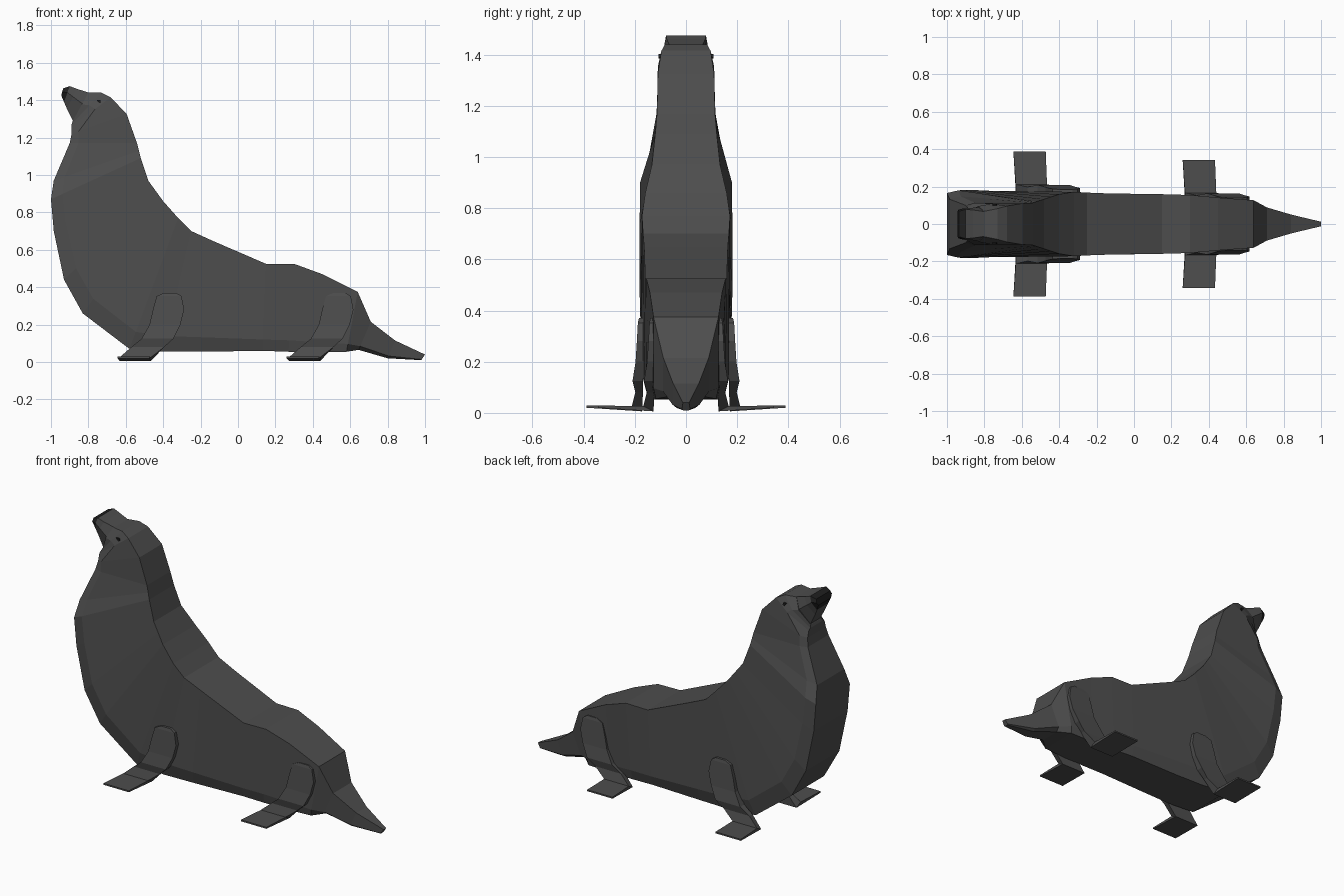
import bpy, bmesh

if "Cube" in bpy.data.objects:
    bpy.data.objects.remove(bpy.data.objects["Cube"])


def material(name, v):
    m = bpy.data.materials.new(name)
    m.diffuse_color = (v, v, v, 1)
    m.use_nodes = True
    m.node_tree.nodes["Principled BSDF"].inputs["Base Color"].default_value = m.diffuse_color
    return m


GREY = material("dark grey fur", 0.075)
BLACK = material("black", 0.014)


def loft(name, rings, mat):
    """Skin a list of equal-length point rings and cap both ends."""
    bm = bmesh.new()
    loops = [[bm.verts.new(p) for p in r] for r in rings]
    n = len(loops[0])
    for a, b in zip(loops, loops[1:]):
        for i in range(n):
            j = (i + 1) % n
            bm.faces.new((a[i], a[j], b[j], b[i]))
    bm.faces.new(loops[0])
    bm.faces.new(loops[-1][::-1])
    bmesh.ops.recalc_face_normals(bm, faces=bm.faces)
    me = bpy.data.meshes.new(name)
    bm.to_mesh(me)
    bm.free()
    me.materials.append(mat)
    ob = bpy.data.objects.new(name, me)
    bpy.context.collection.objects.link(ob)
    return ob


def section(top, low, wt, wm, wb, k):
    """Six-sided slice from back edge to belly edge, widest at fraction k."""
    (tx, tz), (bx, bz) = top, low
    mx, mz = tx + (bx - tx) * k, tz + (bz - tz) * k
    return [(tx, -wt, tz), (mx, -wm, mz), (bx, -wb, bz),
            (bx, wb, bz), (mx, wm, mz), (tx, wt, tz)]


def blend(keys, i):
    """Straight-line value between (slice, value) keys."""
    for (a, va), (b, vb) in zip(keys, keys[1:]):
        if i <= b:
            return va + (vb - va) * (i - a) / (b - a)


# Body: back and belly outlines from tail to head
BACK = [(1.0, .04), (.84, .115), (.71, .215), (.64, .375), (.45, .47),
        (.30, .525), (.15, .525), (-.14, .65), (-.25, .70), (-.32, .77),
        (-.40, .86), (-.44, .915), (-.48, .97), (-.52, 1.09), (-.53, 1.13),
        (-.54, 1.17), (-.595, 1.325), (-.68, 1.415), (-.73, 1.44), (-.80, 1.44)]
BELLY = [(.98, .01), (.80, .02), (.645, .065), (.58, .055), (.42, .052),
         (.27, .055), (.13, .06), (-.2, .055), (-.40, .055), (-.58, .07),
         (-.83, .26), (-.93, .44), (-.985, .70), (-1, .87), (-.985, .97),
         (-.90, 1.17), (-.89, 1.22), (-.89, 1.26), (-.89, 1.27), (-.885, 1.285)]
# Half-widths along the body
BACK_W = [(0, .012), (3, .127), (5, .155), (9, .172), (13, .12), (16, .11), (19, .068)]
SIDE_W = [(0, .016), (2, .09), (3, .127), (7, .165), (11, .182), (13, .18),
          (15, .115), (17, .11), (19, .095)]
BELLY_RATIO = [(0, .7), (2, .7), (3, .93), (7, .85), (13, .92), (15, .87), (19, .53)]

rings = []
for i, (top, low) in enumerate(zip(BACK, BELLY)):
    w = blend(SIDE_W, i)
    rings.append(section(top, low, blend(BACK_W, i), w,
                         w * blend(BELLY_RATIO, i), .87 if i < 17 else .4))
loft("body", rings, GREY)

# Muzzle flares towards the nose
tip = section((-.90, 1.475), (-.93, 1.39), .078, .084, .055, .4)
loft("muzzle", [section((-.79, 1.438), (-.88, 1.285), .065, .09, .05, .4),
                section((-.86, 1.46), (-.915, 1.355), .075, .085, .05, .4),
                tip], GREY)
loft("nose", [tip, section((-.935, 1.463), (-.945, 1.425),
                           .068, .076, .06, .5)], BLACK)

# Flippers: front edge x, rear edge x, outer y, z, thickness
FLIPPER = [
    (-.395, -.33, .184, .37, .05),
    (-.435, -.302, .188, .352, .05),
    (-.455, -.288, .192, .28, .05),
    (-.473, -.308, .197, .20, .05),
    (-.515, -.345, .209, .125, .04),
    (-.57, -.395, .198, .08, .03),
    (-.632, -.465, .212, .026, .04),
]


def flipper(name, side, dx, dy):
    loops = []
    for x0, x1, y, z, t in FLIPPER:
        o, i = side * (y + dy), side * (y + dy - t)
        zi = z if z > .05 else .006
        loops.append([(x0 + dx, o, z), (x1 + dx, o, z),
                      (x1 + dx, i, zi), (x0 + dx, i, zi)])
    # flat foot reaching outwards
    o = side * (.388 + dy)
    loops.append([(-.645 + dx, o, .029), (-.472 + dx, o, .029),
                  (-.472 + dx, o, .02), (-.645 + dx, o, .02)])
    loft(name, loops, GREY)


EYE = [(-.757, 1.402), (-.737, 1.402), (-.732, 1.388), (-.742, 1.384)]
for side, label in ((-1, "right"), (1, "left")):
    flipper("front_flipper_" + label, side, 0, 0)
    flipper("rear_flipper_" + label, side, .905, -.045)
    # Eyes: small thin plates on the sides of the head
    loft("eye_" + label, [[(x, side * y, z) for x, z in EYE]
                          for y in (.098, .107)], BLACK)
